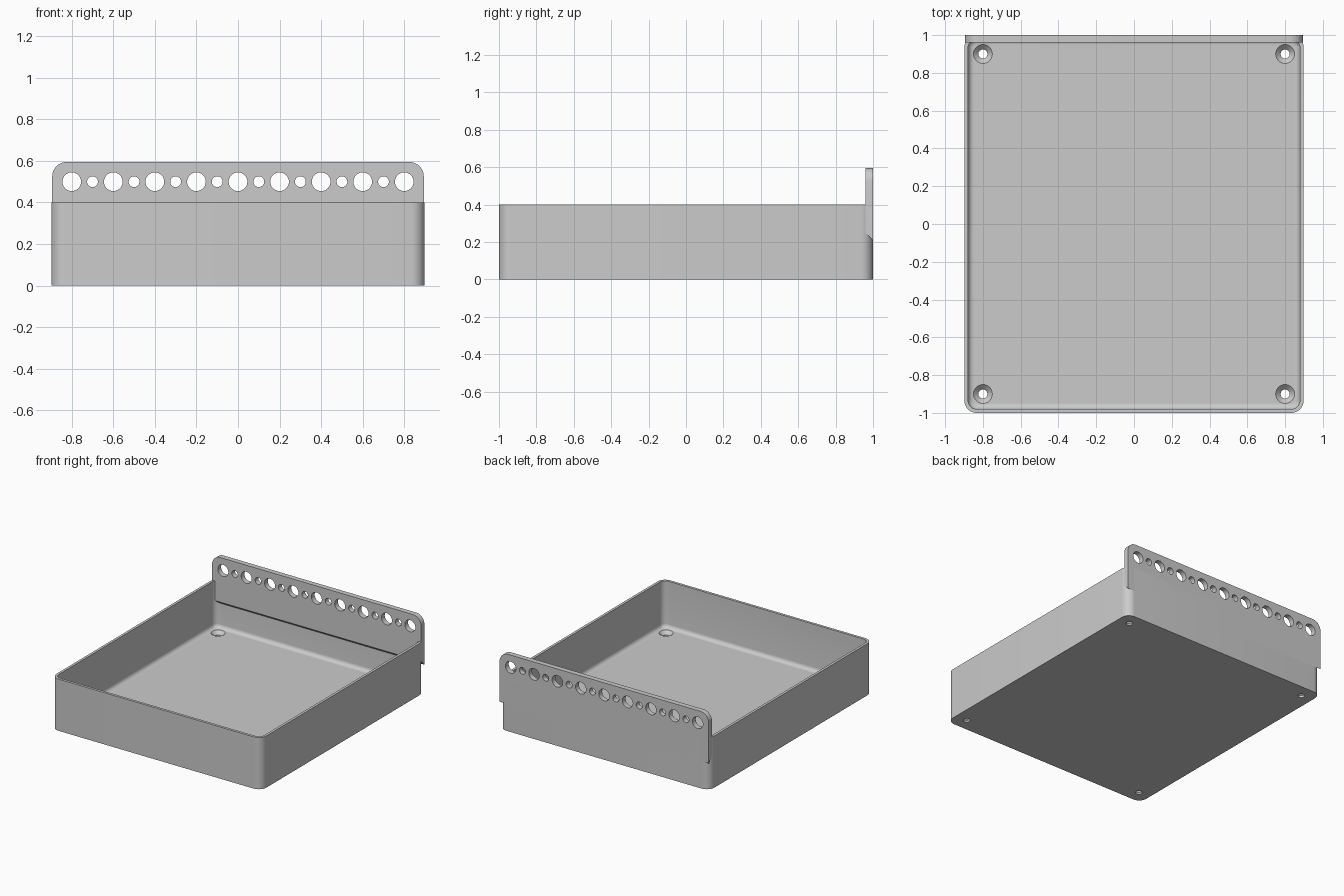
import bpy
import bmesh
from math import cos, sin, pi, radians

cube = bpy.data.objects.get("Cube")
if cube:
    bpy.data.objects.remove(cube, do_unlink=True)

HALF_X, HALF_Y, WALL_H = 0.898, 1.0, 0.4
WALL, FLOOR, FILLET, CORNER = 0.02, 0.04, 0.03, 0.065
PLATE_X, PLATE_T, PLATE_TOP, PLATE_LOW = 0.894, 0.04, 0.595, 0.21

grey = bpy.data.materials.new("plain grey")
grey.use_nodes = True
COLOUR = (0.6, 0.6, 0.6, 1)
grey.diffuse_color = COLOUR
grey.node_tree.nodes["Principled BSDF"].inputs["Base Color"].default_value = COLOUR


def make_object(name, bm):
    bmesh.ops.recalc_face_normals(bm, faces=bm.faces)
    mesh = bpy.data.meshes.new(name)
    bm.to_mesh(mesh)
    bm.free()
    mesh.materials.append(grey)
    obj = bpy.data.objects.new(name, mesh)
    bpy.context.collection.objects.link(obj)
    return obj


def arc(cx, cy, r, start, steps=10):
    """Quarter circle, counter-clockwise from the start angle."""
    angles = [start + pi / 2 * i / steps for i in range(steps + 1)]
    return [(cx + r * cos(a), cy + r * sin(a)) for a in angles]


def rounded_ring(bm, inset, z):
    r = max(CORNER - inset, 0.012)
    cx, cy = HALF_X - inset - r, HALF_Y - inset - r
    pts = []
    for i, (sx, sy) in enumerate([(1, 1), (-1, 1), (-1, -1), (1, -1)]):
        pts += arc(sx * cx, sy * cy, r, i * pi / 2)
    return [bm.verts.new((x, y, z)) for x, y in pts]


def bridge(bm, a, b):
    for i in range(len(a)):
        j = (i + 1) % len(a)
        bm.faces.new((a[i], a[j], b[j], b[i]))


def add_lathe(bm, profile, x, y, sides=32):
    """Closed solid turned about a vertical axis."""
    rings = [[bm.verts.new((x + r * cos(2 * pi * i / sides),
                            y + r * sin(2 * pi * i / sides), z))
              for i in range(sides)] for r, z in profile]
    for a, b in zip(rings, rings[1:]):
        bridge(bm, a, b)
    bm.faces.new(rings[0])
    bm.faces.new(rings[-1])


def cut_and_smooth(obj, cutter):
    mod = obj.modifiers.new("holes", "BOOLEAN")
    mod.operation = "DIFFERENCE"
    mod.solver = "EXACT"
    mod.object = cutter
    bpy.ops.object.select_all(action="DESELECT")
    bpy.context.view_layer.objects.active = obj
    obj.select_set(True)
    bpy.ops.object.modifier_apply(modifier=mod.name)
    bpy.data.objects.remove(cutter, do_unlink=True)
    bpy.ops.object.shade_smooth_by_angle(angle=radians(30))


# Open tray: outer wall, rim, inner wall and a fillet down to the floor
section = [(0, 0), (0, WALL_H), (WALL, WALL_H)]
for i in range(7):
    t = pi / 2 * i / 6
    section.append((WALL + FILLET * (1 - cos(t)), FLOOR + FILLET * (1 - sin(t))))
bm = bmesh.new()
rings = [rounded_ring(bm, inset, z) for inset, z in section]
for lower, upper in zip(rings, rings[1:]):
    bridge(bm, lower, upper)
bm.faces.new(rings[0])
bm.faces.new(rings[-1])
tray = make_object("tray", bm)

# Countersunk screw holes in the floor corners
bm = bmesh.new()
for x in (-0.8, 0.8):
    for y in (-0.9, 0.9):
        add_lathe(bm, [(0.024, -0.05), (0.024, 0.014), (0.05, FLOOR), (0.05, 0.1)], x, y)
cut_and_smooth(tray, make_object("screw_hole_cutter", bm))

# Hanging plate: rounded top corners and a sloped underside
R = 0.07
outline = [(-PLATE_X, PLATE_LOW), (PLATE_X, PLATE_LOW)]
outline += arc(PLATE_X - R, PLATE_TOP - R, R, 0)
outline += arc(R - PLATE_X, PLATE_TOP - R, R, pi / 2)
bm = bmesh.new()
back = [bm.verts.new((x, HALF_Y, z)) for x, z in outline]
front = [bm.verts.new((x, HALF_Y - PLATE_T, z + (PLATE_T if z == PLATE_LOW else 0)))
         for x, z in outline]
bridge(bm, back, front)
bm.faces.new(back)
bm.faces.new(front)
plate = make_object("hanging_plate", bm)

# Alternating large and small holes along the plate
bm = bmesh.new()
for i in range(17):
    r = 0.026 if i % 2 else 0.045
    add_lathe(bm, [(r, -0.1), (r, 0.1)], -0.8 + 0.1 * i, 0)
for v in bm.verts:
    v.co = (v.co.x, HALF_Y + v.co.z, 0.5 + v.co.y)
cut_and_smooth(plate, make_object("plate_hole_cutter", bm))
